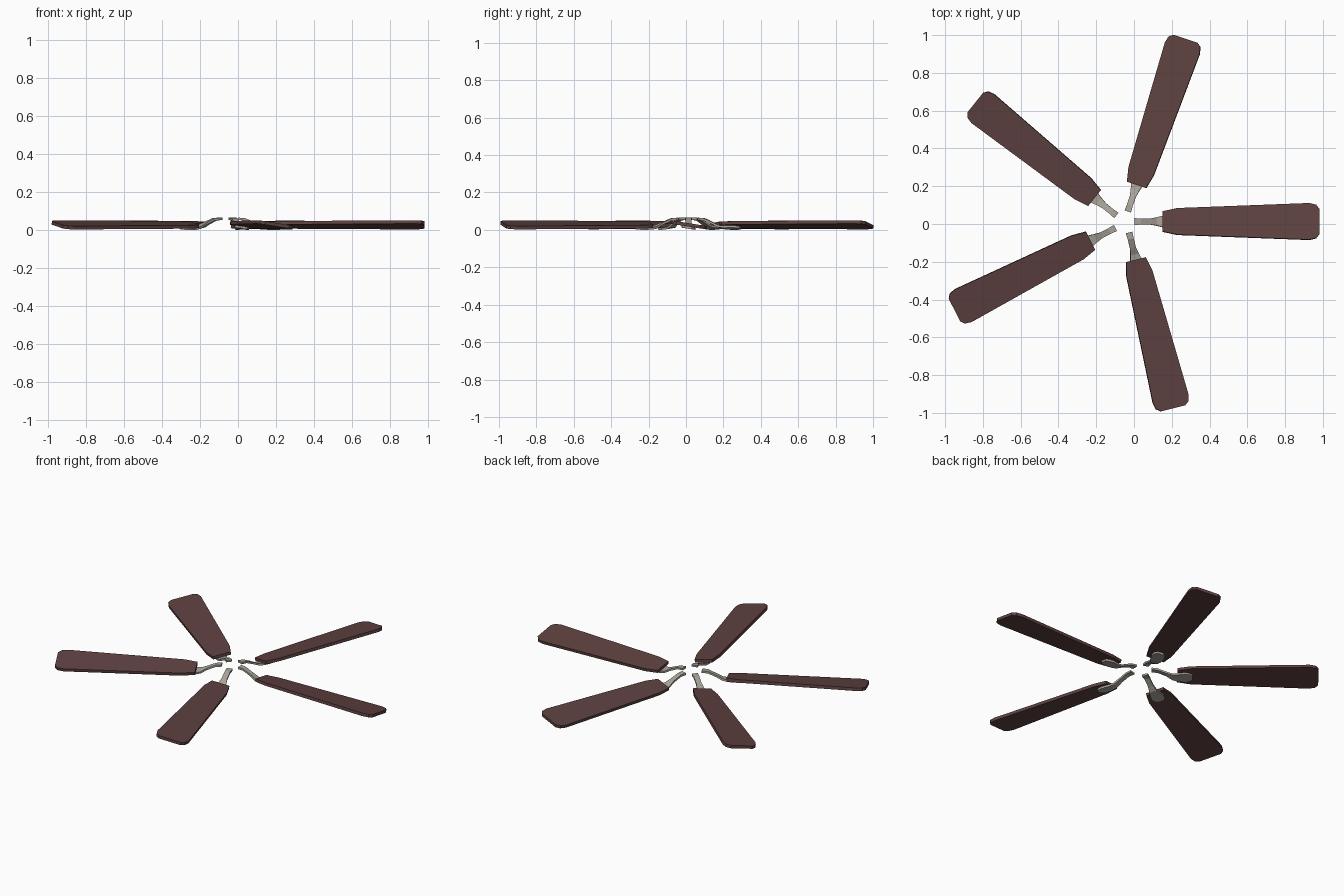
import bpy, bmesh, math
from mathutils import Vector, Matrix

if "Cube" in bpy.data.objects:
    bpy.data.objects.remove(bpy.data.objects["Cube"])

PITCH = math.radians(-9)      # counter-clockwise edge sits lower


def material(name, rgb):
    m = bpy.data.materials.new(name)
    m.diffuse_color = (*rgb, 1)
    m.use_nodes = True
    m.node_tree.nodes["Principled BSDF"].inputs["Base Color"].default_value = m.diffuse_color
    return m


wood = material("dark_brown_wood", (0.112, 0.054, 0.052))
metal = material("warm_grey_metal", (0.40, 0.37, 0.32))


def finish(bm, name, mat, matrix):
    bmesh.ops.recalc_face_normals(bm, faces=bm.faces)
    me = bpy.data.meshes.new(name)
    bm.to_mesh(me)
    bm.free()
    me.materials.append(mat)
    me.transform(matrix)
    ob = bpy.data.objects.new(name, me)
    bpy.context.collection.objects.link(ob)


# half outline of a blade: distance out, half width
HALF = [(0.148, 0.054), (0.185, 0.062), (0.225, 0.071), (0.905, 0.098),
        (0.94, 0.089), (0.957, 0.066)]
BLADE_Z, BLADE_T = 0.027, 0.018

# bracket stations: distance out, half width, centre height, share of pitch
ARM = [(0, .018, .059, 0), (.035, .016, .056, 0), (.085, .016, .034, .5),
       (.12, .023, .016, 1), (.15, .031, .012, 1), (.19, .038, .012, 1),
       (.215, .034, .012, 1), (.235, .018, .012, 1)]
ARM_T = 0.012


def blade(name, matrix, stretch):
    bm = bmesh.new()
    outline = HALF + [(x, -y) for x, y in reversed(HALF)]
    rot = Matrix.Rotation(PITCH, 3, 'X')
    rings = []
    for s in (-1, 1):
        rings.append([bm.verts.new(rot @ Vector((x * (stretch if x > .5 else 1), y, s * BLADE_T / 2))
                                   + Vector((0, 0, BLADE_Z))) for x, y in outline])
    lo, hi = rings
    bm.faces.new(lo[::-1])
    bm.faces.new(hi)
    n = len(lo)
    for i in range(n):
        j = (i + 1) % n
        bm.faces.new((lo[i], lo[j], hi[j], hi[i]))
    finish(bm, name, wood, matrix)


def bracket(name, matrix):
    bm = bmesh.new()
    rings = []
    for x, w, z, p in ARM:
        rot = Matrix.Rotation(PITCH * p, 3, 'X')
        rings.append([bm.verts.new(rot @ Vector((x, a * w, b * ARM_T / 2)) + Vector((0, 0, z)))
                      for a, b in ((-1, -1), (1, -1), (1, 1), (-1, 1))])
    for r0, r1 in zip(rings, rings[1:]):
        for i in range(4):
            j = (i + 1) % 4
            bm.faces.new((r0[i], r0[j], r1[j], r1[i]))
    bm.faces.new(rings[0])
    bm.faces.new(rings[-1])
    finish(bm, name, metal, matrix)


# inner end x, y, heading in degrees, length stretch
ARMS = [(0.003, 0.013, 0, 1.023), (-0.033, 0.066, 71.5, 1.008), (-0.093, 0.045, 141.3, 1.0),
        (-0.098, -0.021, 207, 1.0), (-0.026, -0.045, 284, 1.003)]
for k, (x, y, deg, stretch) in enumerate(ARMS, 1):
    M = Matrix.Translation((x, y, 0)) @ Matrix.Rotation(math.radians(deg), 4, 'Z')
    blade(f"fan_blade_{k}", M, stretch)
    bracket(f"blade_bracket_{k}", M)
